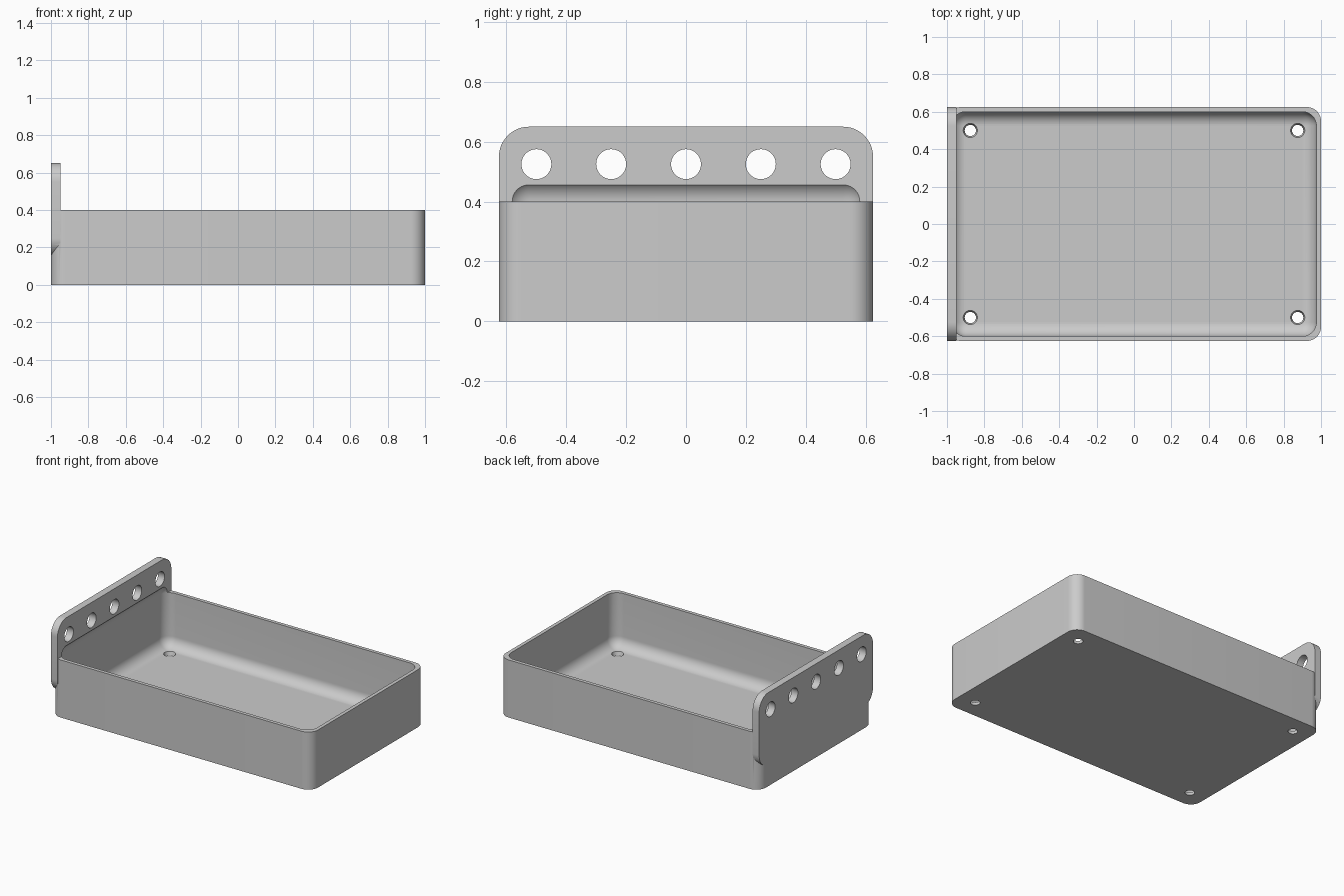
import bpy, bmesh, math
from mathutils import Matrix, Vector

if "Cube" in bpy.data.objects:
    bpy.data.objects.remove(bpy.data.objects["Cube"], do_unlink=True)

grey = bpy.data.materials.new("light grey")
grey.use_nodes = True
grey.diffuse_color = (0.6, 0.6, 0.6, 1)
grey.node_tree.nodes["Principled BSDF"].inputs["Base Color"].default_value = (0.6, 0.6, 0.6, 1)


def finish(bm, name):
    bmesh.ops.recalc_face_normals(bm, faces=bm.faces)
    mesh = bpy.data.meshes.new(name)
    bm.to_mesh(mesh)
    bm.free()
    mesh.materials.append(grey)
    ob = bpy.data.objects.new(name, mesh)
    bpy.context.collection.objects.link(ob)
    return ob


def rounded_box(name, low, high, radius, axes):
    """Box with rounded edges along the given axes."""
    low, high = Vector(low), Vector(high)
    bm = bmesh.new()
    bmesh.ops.create_cube(bm, size=1)
    bmesh.ops.scale(bm, vec=high - low, verts=bm.verts)
    bmesh.ops.translate(bm, vec=(low + high) / 2, verts=bm.verts)
    edges = [e for e in bm.edges
             if any(abs((e.verts[0].co - e.verts[1].co)["xyz".index(a)]) > 1e-4 for a in axes)]
    bmesh.ops.bevel(bm, geom=edges, offset=radius, offset_type='OFFSET',
                    segments=12, profile=0.5, affect='EDGES')
    return finish(bm, name)


def drills(name, centres, r_low, r_high, depth, turn=Matrix()):
    """One cutter object holding a round drill at each centre."""
    bm = bmesh.new()
    for c in centres:
        bmesh.ops.create_cone(bm, cap_ends=True, segments=48, radius1=r_low, radius2=r_high,
                              depth=depth, matrix=Matrix.Translation(c) @ turn)
    return finish(bm, name)


def combine(target, other, operation):
    mod = target.modifiers.new(operation.lower(), 'BOOLEAN')
    mod.operation, mod.object, mod.solver = operation, other, 'EXACT'
    bpy.context.view_layer.objects.active = target
    bpy.ops.object.modifier_apply(modifier=mod.name)
    bpy.data.objects.remove(other, do_unlink=True)


# Tray block with rounded upright corners, and the hanging plate at one end
tray = rounded_box("hanging_tray", (-1, -0.625, 0), (1, 0.625, 0.4), 0.075, "z")
plate = rounded_box("hanging_plate", (-1, -0.625, 0.15), (-0.95, 0.625, 0.65), 0.1, "x")
combine(tray, plate, 'UNION')

# Hollow with every edge rounded, which also scoops into the plate
hollow = rounded_box("hollow_cutter", (-0.975, -0.6, 0.025), (0.975, 0.6, 0.475), 0.075, "xyz")
combine(tray, hollow, 'DIFFERENCE')

# Row of hanging holes through the plate
hanging = drills("hanging_hole_cutter", [(-0.975, i * 0.25, 0.525) for i in range(-2, 3)],
                 0.05, 0.05, 0.2, Matrix.Rotation(math.pi / 2, 4, 'Y'))
combine(tray, hanging, 'DIFFERENCE')

# Tapered drain holes in the floor corners
drains = drills("drain_hole_cutter", [(x, y, 0.0125) for x in (-0.875, 0.875) for y in (-0.5, 0.5)],
                0.026, 0.042, 0.05)
combine(tray, drains, 'DIFFERENCE')

# Smooth the rounded edges, keep the rims crisp
bpy.ops.object.select_all(action='DESELECT')
tray.select_set(True)
bpy.context.view_layer.objects.active = tray
bpy.ops.object.shade_smooth_by_angle(angle=math.radians(30))
